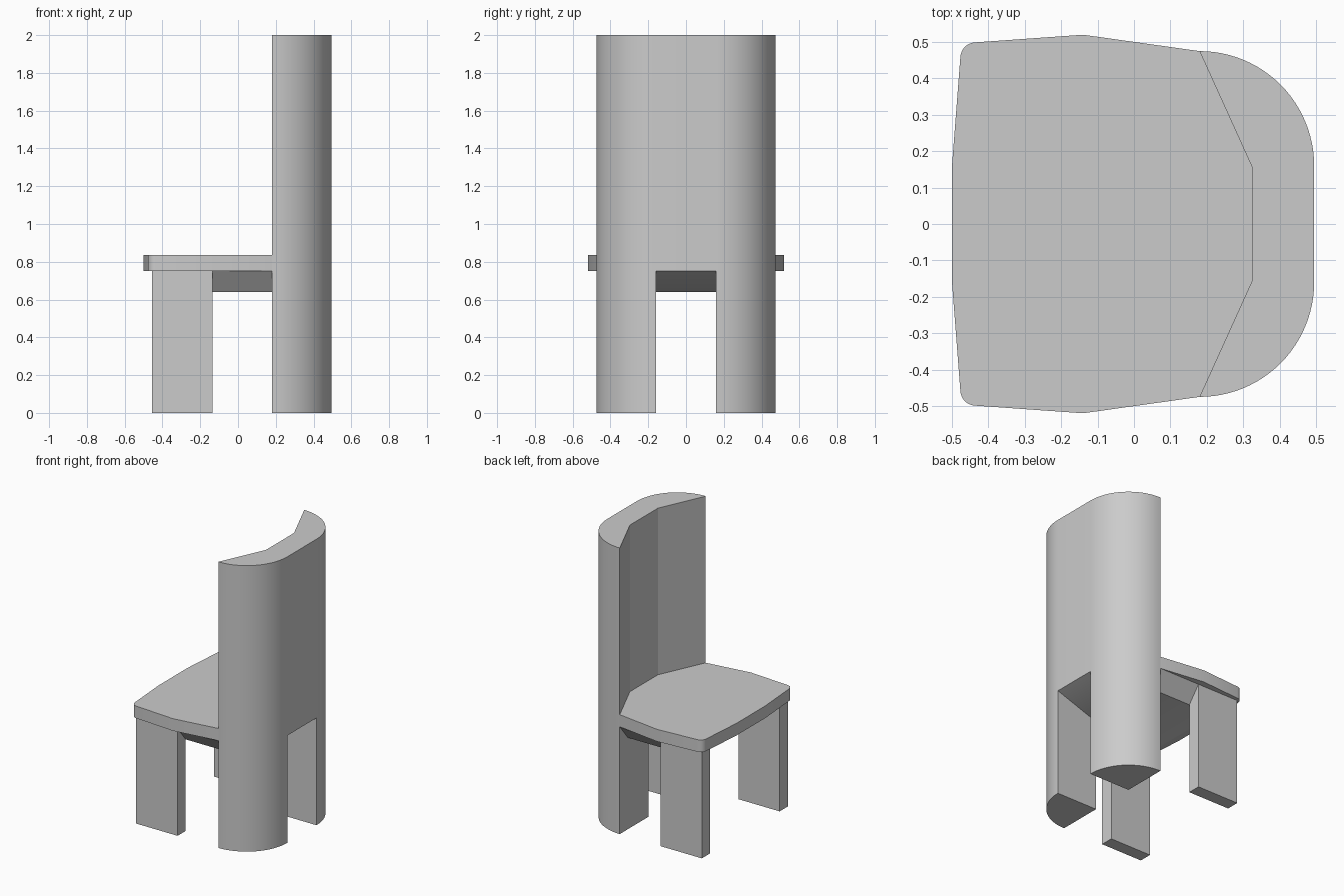
import bpy, bmesh
from math import sin, cos, pi, radians

if "Cube" in bpy.data.objects:
    bpy.data.objects.remove(bpy.data.objects["Cube"])

SEAT_BOTTOM, SEAT_TOP, HEIGHT = 0.75, 0.835, 2.0


def finish(name, bm):
    bmesh.ops.recalc_face_normals(bm, faces=bm.faces)
    mesh = bpy.data.meshes.new(name)
    bm.to_mesh(mesh)
    bm.free()
    obj = bpy.data.objects.new(name, mesh)
    bpy.context.collection.objects.link(obj)
    bpy.ops.object.select_all(action='DESELECT')
    bpy.context.view_layer.objects.active = obj
    obj.select_set(True)
    bpy.ops.object.shade_smooth_by_angle(angle=radians(20))
    return obj


def prism(name, outline, z0, z1):
    bm = bmesh.new()
    face = bm.faces.new([bm.verts.new((x, y, z0)) for x, y in outline])
    ext = bmesh.ops.extrude_face_region(bm, geom=[face])['geom']
    top = [v for v in ext if isinstance(v, bmesh.types.BMVert)]
    bmesh.ops.translate(bm, verts=top, vec=(0, 0, z1 - z0))
    return finish(name, bm)


def arc(cx, cy, r, a0, a1, n):
    return [(cx + r * cos(a0 + (a1 - a0) * i / n),
             cy + r * sin(a0 + (a1 - a0) * i / n)) for i in range(n + 1)]


def mirrored(half):
    return half + [(x, -y) for x, y in reversed(half)]


# Rounded outer quarter shared by the backrest and the rear legs
quarter = arc(0.18, 0.16, 0.315, 0, pi / 2, 24)

# Tall backrest with a three-sided hollow front
prism("backrest", mirrored([(0.325, 0.155)] + quarter[::-1]), SEAT_BOTTOM, HEIGHT)

# Seat slab with rounded front corners
corner = arc(-0.435, 0.457, 0.042, pi * 0.98, pi * 0.52, 8)
prism("seat", mirrored([(-0.5, 0.16)] + corner
                       + [(-0.14, 0.52), (0.18, 0.475), (0.325, 0.155)]),
      SEAT_BOTTOM, SEAT_TOP)

# Legs: quarter-round at the rear, thin boards at the front
for side, label in ((1, "left"), (-1, "right")):
    rear = [(0.18, 0.16)] + quarter
    front = [(-0.455, 0.385), (-0.135, 0.385), (-0.135, 0.475), (-0.455, 0.475)]
    prism("rear_leg_" + label, [(x, side * y) for x, y in rear], 0, SEAT_BOTTOM)
    prism("front_leg_" + label, [(x, side * y) for x, y in front], 0, SEAT_BOTTOM)

# Tapered support under the seat
bm = bmesh.new()
for s in (1, -1):
    for x, y, z in ((-0.455, 0.475, SEAT_BOTTOM), (0.18, 0.475, SEAT_BOTTOM),
                    (0.495, 0.16, SEAT_BOTTOM), (-0.135, 0.385, 0.64),
                    (0.18, 0.385, 0.64)):
        bm.verts.new((x, s * y, z))
bmesh.ops.convex_hull(bm, input=bm.verts)
bmesh.ops.dissolve_limit(bm, angle_limit=radians(1), verts=bm.verts, edges=bm.edges)
finish("under_seat_support", bm)
